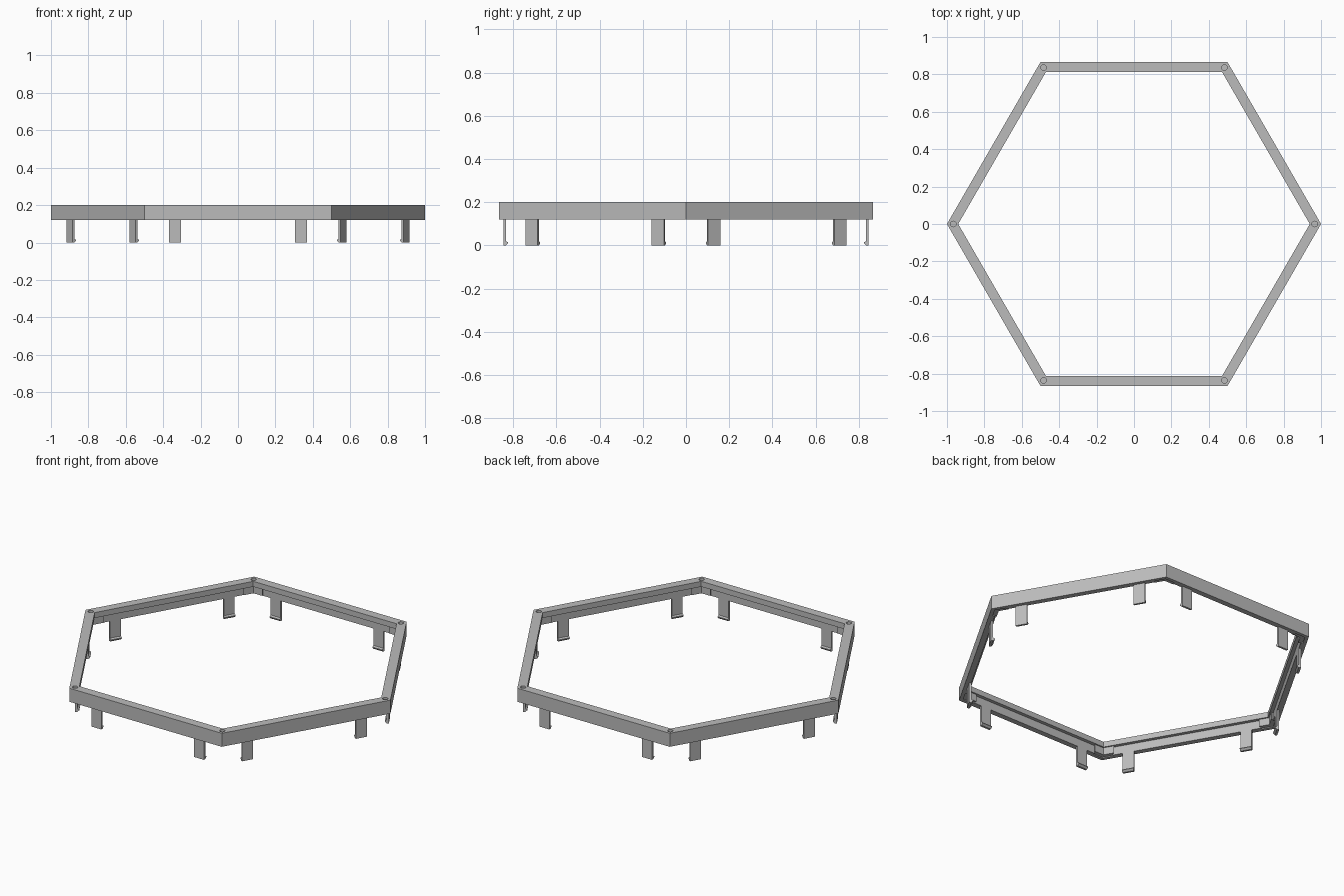
import bpy, bmesh
from math import cos, sin, pi, radians
from mathutils import Matrix, Vector

cube = bpy.data.objects.get("Cube")
if cube:
    bpy.data.objects.remove(cube, do_unlink=True)

SIDES = 6
APOTHEM = cos(pi / SIDES)
TOP, SLAB, BASE = 0.2, 0.168, 0.12
WALL_OUT, WALL_IN = 0.846, 0.834

grey = bpy.data.materials.new("neutral grey")
grey.use_nodes = True
grey.diffuse_color = (0.5, 0.5, 0.5, 1)
grey.node_tree.nodes["Principled BSDF"].inputs["Base Color"].default_value = (0.5, 0.5, 0.5, 1)


def finish(name, bm):
    bmesh.ops.recalc_face_normals(bm, faces=bm.faces)
    mesh = bpy.data.meshes.new(name)
    bm.to_mesh(mesh)
    bm.free()
    mesh.materials.append(grey)
    obj = bpy.data.objects.new(name, mesh)
    bpy.context.collection.objects.link(obj)
    return obj


def prism(name, outline, shift, turn):
    """Extrude a flat outline along shift, then turn it about z."""
    bm = bmesh.new()
    face = bm.faces.new([bm.verts.new(p) for p in outline])
    new = bmesh.ops.extrude_face_region(bm, geom=[face])["geom"]
    moved = [v for v in new if isinstance(v, bmesh.types.BMVert)]
    bmesh.ops.translate(bm, verts=moved, vec=shift)
    # Extruding a region drops its source face, so cap the start if needed
    bmesh.ops.holes_fill(bm, edges=[e for e in bm.edges if e.is_boundary])
    bm.transform(Matrix.Rotation(turn, 4, "Z"))
    return finish(name, bm)


# Frame: L-shaped section (top slab and outer skirt) swept round the hexagon
section = [(APOTHEM, BASE), (APOTHEM, TOP), (0.814, TOP),
           (0.814, SLAB), (WALL_OUT, SLAB), (WALL_OUT, BASE)]
bm = bmesh.new()
rings = []
for i in range(SIDES):
    a = i * 2 * pi / SIDES
    rings.append([bm.verts.new((r / APOTHEM * cos(a), r / APOTHEM * sin(a), z))
                  for r, z in section])
for i, ring in enumerate(rings):
    nxt = rings[(i + 1) % SIDES]
    for j in range(len(section)):
        k = (j + 1) % len(section)
        bm.faces.new((ring[j], ring[k], nxt[k], nxt[j]))
frame = finish("hexagon_frame", bm)

# Blind round sockets in the top of each corner
bm = bmesh.new()
for i in range(SIDES):
    a = i * 2 * pi / SIDES
    place = Matrix.Translation(Vector((0.966 * cos(a), 0.966 * sin(a), TOP)))
    bmesh.ops.create_cone(bm, cap_ends=True, segments=12, radius1=0.015,
                          radius2=0.015, depth=0.04, matrix=place)
cutter = finish("socket_cutter", bm)
cutter.hide_render = True
cutter.hide_viewport = True
cut = frame.modifiers.new("sockets", "BOOLEAN")
cut.operation = "DIFFERENCE"
cut.solver = "EXACT"
cut.object = cutter

for i in range(SIDES):
    corner = i * 2 * pi / SIDES
    side = corner + pi / SIDES

    # Corner block under the slab
    inner, outer = 0.822 / APOTHEM, WALL_OUT / APOTHEM
    wing = Vector((-sin(radians(30)), cos(radians(30)), 0)) * 0.06
    z = Vector((0, 0, BASE + 0.005))
    tip, back = Vector((outer, 0, 0)) + z, Vector((inner, 0, 0)) + z
    flip = Matrix.Scale(-1, 3, (0, 1, 0))
    prism(f"corner_block_{i + 1}",
          [tip, tip + wing, back + wing, back, back + flip @ wing, tip + flip @ wing],
          (0, 0, SLAB - z.z), corner)

    # Inner strip that carries the clips
    prism(f"clip_strip_{i + 1}",
          [(WALL_IN, -0.425, BASE), (WALL_OUT, -0.425, BASE),
           (WALL_OUT, -0.425, SLAB), (WALL_IN, -0.425, SLAB)],
          (0, 0.85, 0), side)

    # Two hanging clips with an inward hook at the foot
    for s in (-1, 1):
        y = s * 0.337 - 0.0325
        prism(f"clip_leg_{i + 1}_{'a' if s < 0 else 'b'}",
              [(WALL_OUT, y, BASE), (WALL_OUT, y, 0), (WALL_IN, y, 0),
               (0.824, y, 0.01), (0.824, y, 0.014), (WALL_IN, y, 0.02),
               (WALL_IN, y, BASE)],
              (0, 0.065, 0), side)
